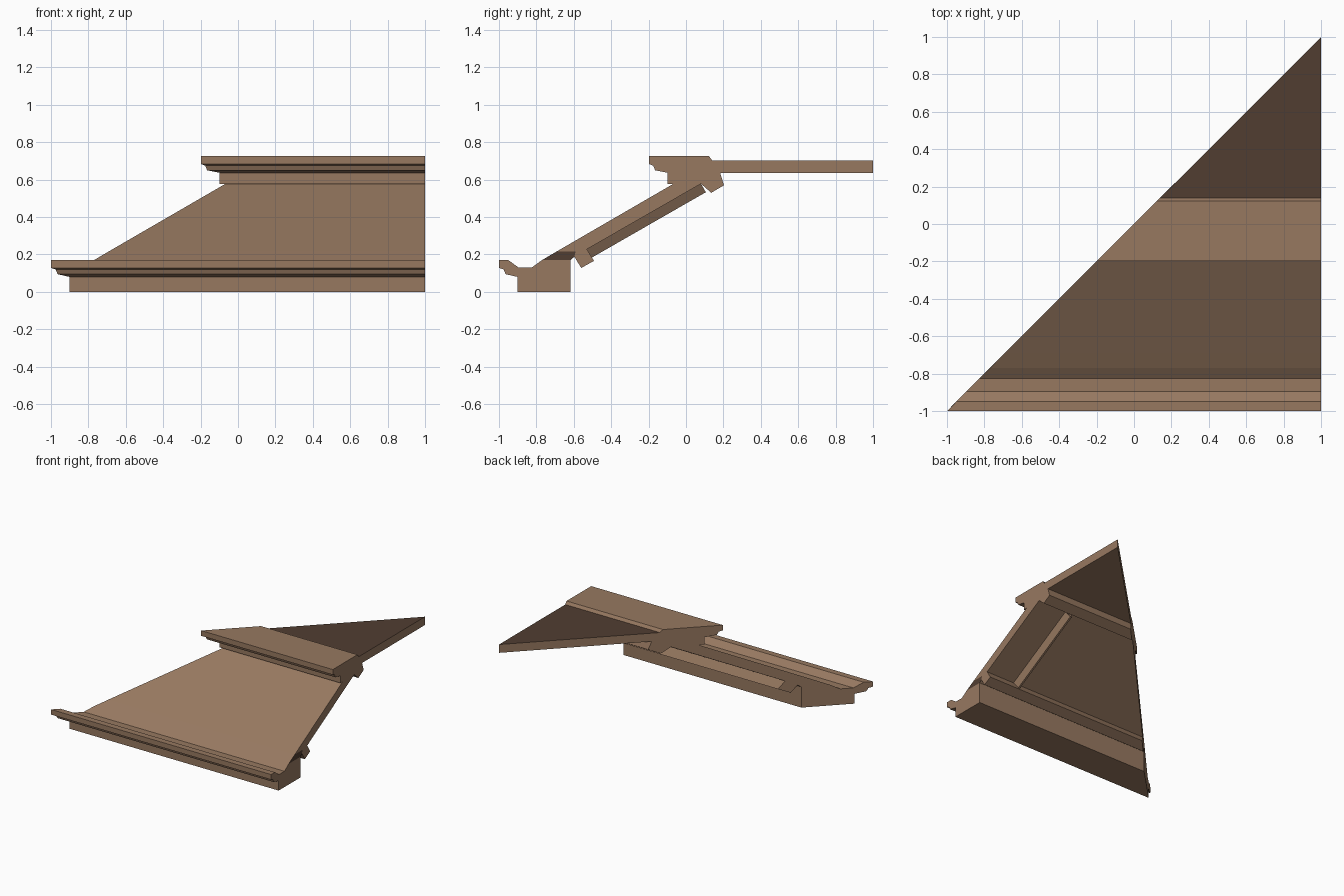
import bpy, bmesh

if "Cube" in bpy.data.objects:
    bpy.data.objects.remove(bpy.data.objects["Cube"])


def material(name, rgb):
    m = bpy.data.materials.new(name)
    m.diffuse_color = (*rgb, 1)
    m.use_nodes = True
    m.node_tree.nodes["Principled BSDF"].inputs["Base Color"].default_value = m.diffuse_color
    return m


wood = material("warm_brown", (0.31, 0.19, 0.118))
dark = material("dark_brown", (0.083, 0.048, 0.031))


def mitred(name, profile, dark_sides=(), end_caps=None, extra=()):
    """Extrude a (y, z) profile from the diagonal mitre x = y to x = 1.
    Profile runs clockwise seen from +x. end_caps lists (material, indices)
    pieces of the right end; extra adds inner points for them."""
    bm = bmesh.new()
    mitre = [bm.verts.new((y, y, z)) for y, z in profile]
    end = [v if y > 0.999 else bm.verts.new((1, y, z))
           for v, (y, z) in zip(mitre, profile)]
    n = len(profile)
    for i in range(n):
        j = (i + 1) % n
        loop = list(dict.fromkeys((mitre[i], end[i], end[j], mitre[j])))
        if len(loop) > 2:
            bm.faces.new(loop).material_index = int(i in dark_sides)
    bm.faces.new(mitre)
    end += [bm.verts.new((1, y, z)) for y, z in extra]
    for mat, ids in end_caps or [(0, range(n))]:
        bm.faces.new([end[i] for i in reversed(ids)]).material_index = mat
    return finish(name, bm)


def finish(name, bm):
    me = bpy.data.meshes.new(name)
    bm.to_mesh(me)
    bm.free()
    me.materials.append(wood)
    me.materials.append(dark)
    ob = bpy.data.objects.new(name, me)
    bpy.context.collection.objects.link(ob)
    return ob


# Eaves base with moulded gutter lip, sloping roof and lower purlin;
# the roof foot shows dark at the right end
mitred("eaves_and_roof", [
    (-.90, 0), (-.90, .08), (-.965, .095), (-.975, .12), (-1, .128), (-1, .17),
    (-.95, .17), (-.895, .13), (-.825, .13), (-.77, .17),
    (-.69, .217), (-.067, .578), (.08, .578), (-.53, .228),
    (-.492, .166), (-.56, .128), (-.597, .188), (-.617, .17), (-.617, 0)],
    extra=[(-.59, .217)],
    end_caps=[(0, [0, 1, 2, 3, 4, 5, 6, 7, 8, 9, 17, 18]),
              (1, [9, 10, 19, 16, 17]),
              (0, [10, 11, 12, 13, 14, 15, 16, 19])])

# Upper moulded beam with upper purlin and the dark-topped flat deck behind
mitred("ridge_beam_and_deck", [
    (-.10, .578), (-.10, .637), (-.165, .65), (-.175, .675), (-.197, .683),
    (-.197, .726), (.123, .726), (.14, .703), (1, .703), (1, .635),
    (.183, .635), (.203, .57), (.135, .53), (.08, .578)], dark_sides=(7,))

# Rafter under the slope
bm = bmesh.new()
low, high = [[bm.verts.new((x, y + d * .5, z - d * .866)) for x, d in
              ((.69, 0), (.70, .052), (.715, .052), (.74, 0))]
             for y, z in ((-.53, .228), (.08, .578))]
for i in range(3):
    bm.faces.new((low[i], low[i + 1], high[i + 1], high[i]))
bm.normal_update()
if bm.faces[:][1].normal.z > 0:
    bmesh.ops.reverse_faces(bm, faces=bm.faces[:])
finish("rafter", bm)
